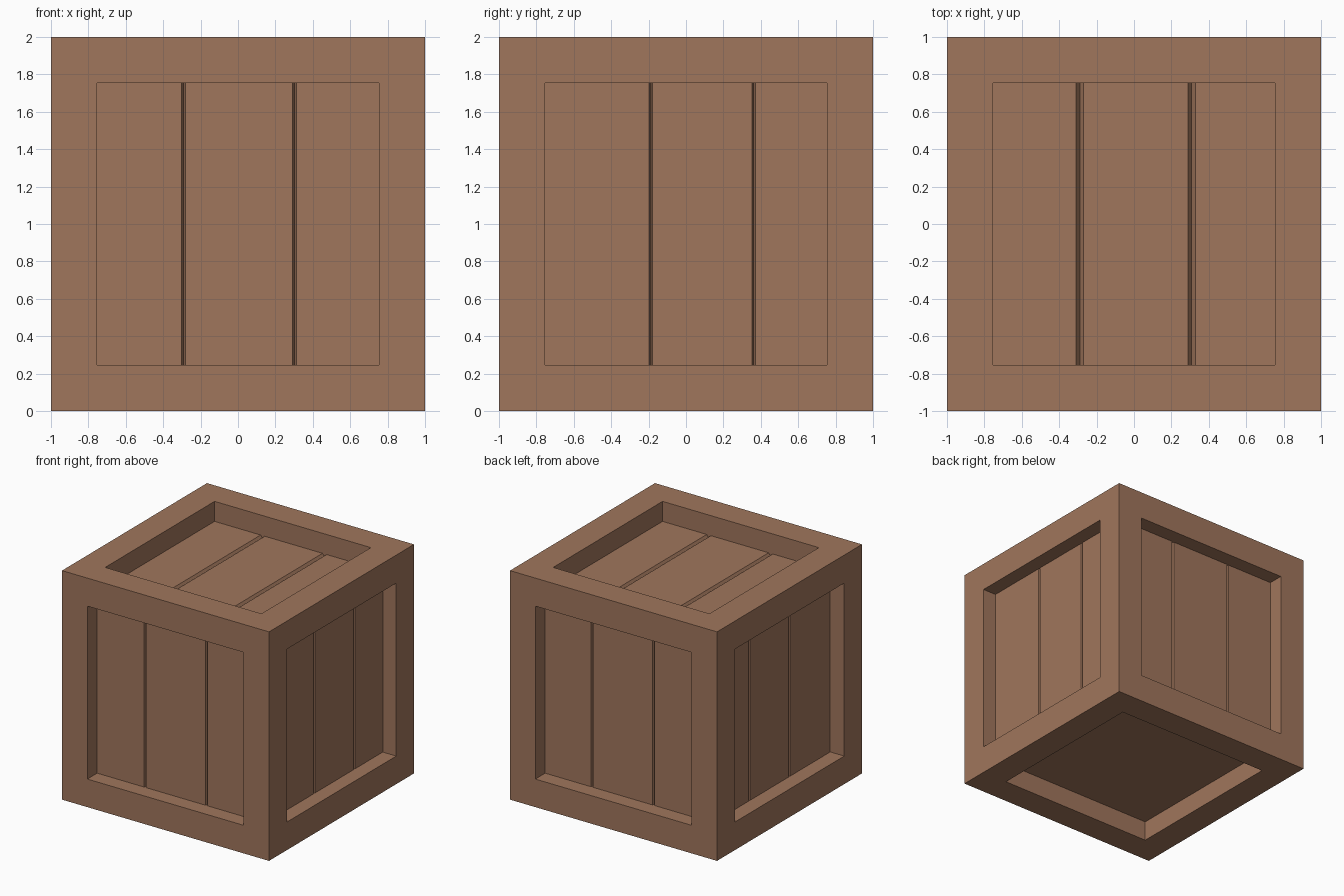
import bpy, bmesh
from mathutils import Matrix, Vector

if "Cube" in bpy.data.objects:
    bpy.data.objects.remove(bpy.data.objects["Cube"])

wood = bpy.data.materials.new("brown_wood")
wood.diffuse_color = (0.352, 0.181, 0.107, 1)
wood.use_nodes = True
wood.node_tree.nodes["Principled BSDF"].inputs["Base Color"].default_value = wood.diffuse_color

HALF = 0.755      # half width of each opening
GROOVE = 0.03     # depth of the grooves between planks
UP = Vector((0, 0, 1))


def finish(bm, name):
    bmesh.ops.recalc_face_normals(bm, faces=bm.faces)
    me = bpy.data.meshes.new(name)
    bm.to_mesh(me)
    bm.free()
    me.materials.append(wood)
    ob = bpy.data.objects.new(name, me)
    bpy.context.collection.objects.link(ob)
    return ob


# side: (name, outward normal, plank cross direction, recess depth, groove centres)
SIDES = [
    ("front", (0, -1, 0), (1, 0, 0), 0.135, (-0.292, 0.302)),
    ("back", (0, 1, 0), (1, 0, 0), 0.135, (-0.292, 0.302)),
    ("right", (1, 0, 0), (0, 1, 0), 0.13, (-0.188, 0.362)),
    ("left", (-1, 0, 0), (0, 1, 0), 0.135, (-0.188, 0.362)),
    ("top", (0, 0, 1), (1, 0, 0), 0.175, (-0.29, 0.308)),
    ("bottom", (0, 0, -1), (1, 0, 0), 0.175, ()),
]

# Frame: cube with an inset, recessed opening on every side
bm = bmesh.new()
bmesh.ops.create_cube(bm, size=2, matrix=Matrix.Translation(UP))
for name, n, u, depth, grooves in SIDES:
    n = Vector(n)
    face = max((f for f in bm.faces), key=lambda f: (f.calc_center_median() - UP).dot(n))
    bmesh.ops.inset_region(bm, faces=[face], thickness=1 - HALF, use_even_offset=True)
    # second inset of zero width gives the recess walls
    ext = bmesh.ops.extrude_discrete_faces(bm, faces=[face])["faces"]
    floor = depth + (GROOVE if grooves else 0)
    bmesh.ops.translate(bm, verts=ext[0].verts, vec=-n * floor)
finish(bm, "crate_frame")


# Planks: chamfered boards lying in each opening
def plank(name, n, u, depth, a, b, cut_a, cut_b):
    n, u = Vector(n), Vector(u)
    v = n.cross(u)
    lo, hi = 1 - depth - GROOVE, 1 - depth
    profile = [(a, lo), (b, lo), (b - cut_b, hi), (a + cut_a, hi)]
    bm = bmesh.new()
    base = [bm.verts.new(UP + u * s + n * h - v * HALF) for s, h in profile]
    face = bm.faces.new(base)
    ext = bmesh.ops.extrude_face_region(bm, geom=[face])["geom"]
    verts = [g for g in ext if isinstance(g, bmesh.types.BMVert)]
    bmesh.ops.translate(bm, verts=verts, vec=v * 2 * HALF)
    finish(bm, name)


for name, n, u, depth, grooves in SIDES:
    if not grooves:
        continue
    cut = 0.02 if name == "top" else 0.01
    stops = (-HALF, *grooves, HALF)
    for i in range(3):
        plank(f"{name}_plank_{i + 1}", n, u, depth, stops[i], stops[i + 1],
              cut if i > 0 else 0, cut if i < 2 else 0)
